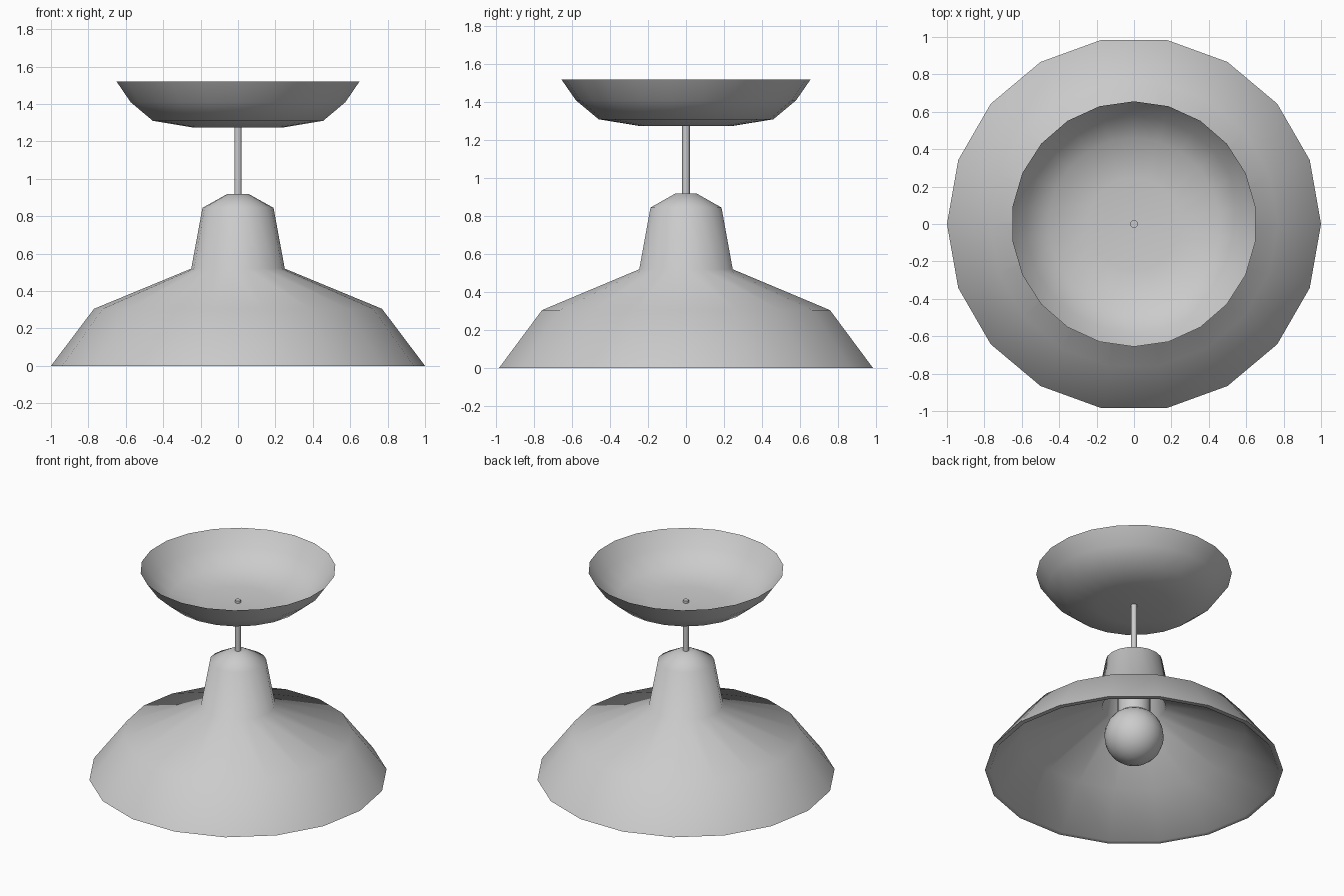
import bpy, bmesh
from math import cos, sin, tau, pi, radians

if "Cube" in bpy.data.objects:
    bpy.data.objects.remove(bpy.data.objects["Cube"])


def lathe(name, profile, sides, start=0.0, closed=False, outward=True):
    """Revolve an (r, z) profile round the z axis; r = 0 becomes a pole."""
    bm = bmesh.new()
    rings = []
    for r, z in profile:
        if r == 0:
            rings.append([bm.verts.new((0, 0, z))] * sides)
        else:
            rings.append([bm.verts.new((r * cos(start + tau * i / sides),
                                        r * sin(start + tau * i / sides), z))
                          for i in range(sides)])
    for a, b in zip(rings, rings[1:]):
        for i in range(sides):
            j = (i + 1) % sides
            quad = list(dict.fromkeys([a[i], a[j], b[j], b[i]]))
            bm.faces.new(quad)
    if closed:
        bmesh.ops.recalc_face_normals(bm, faces=bm.faces[:])
    mesh = bpy.data.meshes.new(name)
    bm.to_mesh(mesh)
    bm.free()
    ob = bpy.data.objects.new(name, mesh)
    bpy.context.collection.objects.link(ob)
    bpy.ops.object.select_all(action='DESELECT')
    ob.select_set(True)
    bpy.context.view_layer.objects.active = ob
    bpy.ops.object.shade_smooth_by_angle(angle=radians(60))
    return ob


# Hollow lamp shade with its neck: outside top to rim, then back up inside
lathe("shade", [(0, 0.92), (0.055, 0.92), (0.19, 0.845), (0.25, 0.52),
                (0.77, 0.305), (1.0, 0.0), (0.966, 0.0), (0.75, 0.28),
                (0.215, 0.49), (0.163, 0.825), (0.045, 0.89), (0, 0.89)],
      18, closed=True)

# Thin ceiling canopy, an open dish
lathe("ceiling_canopy", [(0, 1.275), (0.247, 1.275), (0.46, 1.31),
                         (0.58, 1.41), (0.656, 1.52)], 22, start=pi / 2)

# Hanging rod
lathe("rod", [(0, 0.89), (0.02, 0.89), (0.02, 1.292), (0, 1.292)],
      12, closed=True)

# Bulb socket inside the neck
lathe("socket", [(0, 0.40), (0.11, 0.40), (0.11, 0.62), (0, 0.62)],
      18, closed=True)

# Round bulb
bpy.ops.mesh.primitive_uv_sphere_add(segments=20, ring_count=12, radius=0.2,
                                     location=(0, 0, 0.26))
bpy.context.object.name = "bulb"
bpy.ops.object.shade_smooth()
